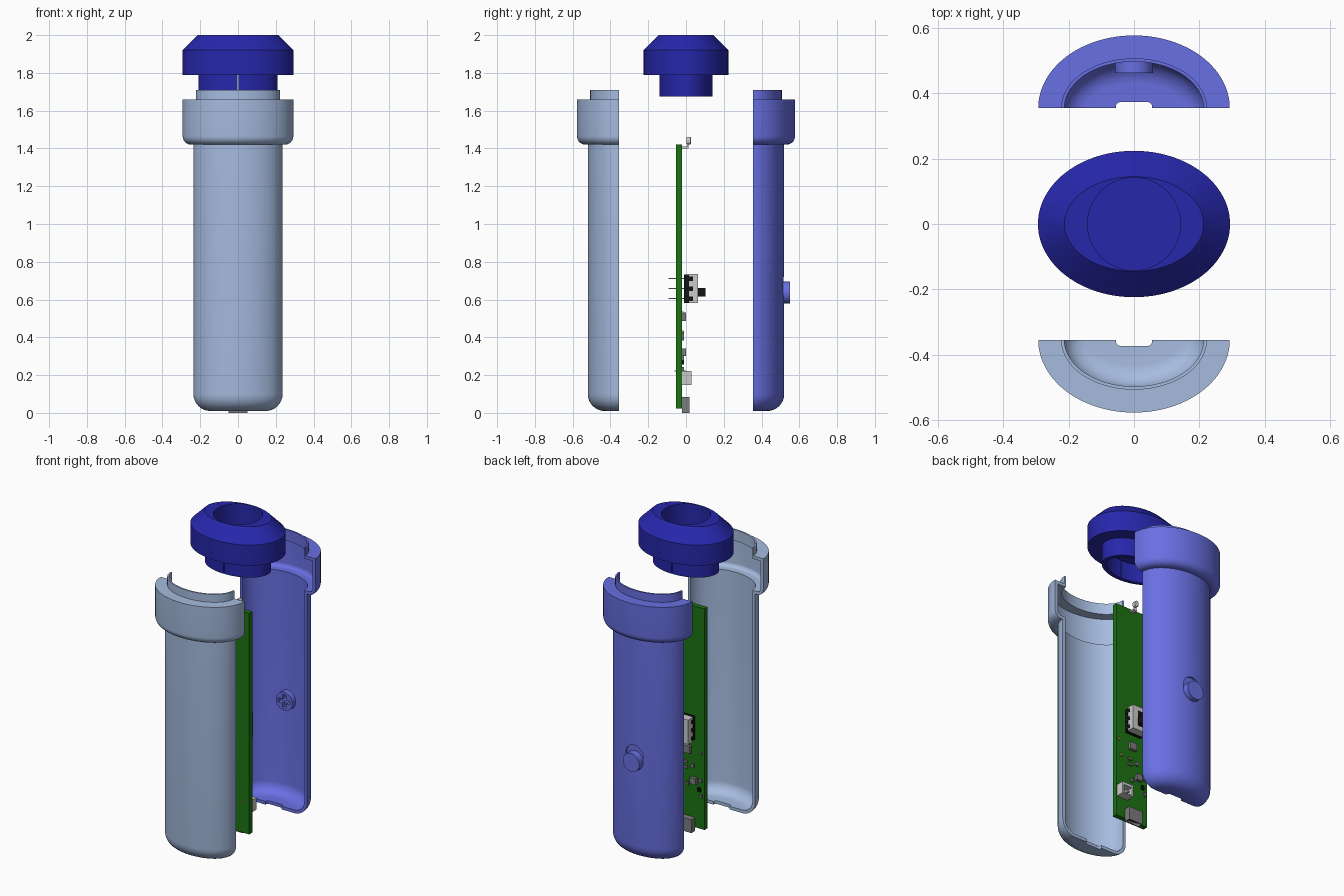
import bpy, bmesh
from math import sin, cos, pi, radians

if "Cube" in bpy.data.objects:
    bpy.data.objects.remove(bpy.data.objects["Cube"])


def material(name, rgb):
    m = bpy.data.materials.new(name)
    m.diffuse_color = (*rgb, 1)
    m.use_nodes = True
    m.node_tree.nodes["Principled BSDF"].inputs["Base Color"].default_value = m.diffuse_color
    return m


PALE = material("pale_blue", (0.38, 0.50, 0.74))
BLUE = material("mid_blue", (0.14, 0.16, 0.76))
NAVY = material("dark_blue", (0.02, 0.02, 0.41))
GREEN = material("board_green", (0.012, 0.17, 0.006))
BLACK = material("black", (0.006, 0.006, 0.006))
METAL = material("metal", (0.65, 0.64, 0.62))
DARK = material("dark_metal", (0.2, 0.2, 0.2))
GOLD = material("gold", (0.6, 0.42, 0.1))


def shade(ob):
    bpy.ops.object.select_all(action='DESELECT')
    ob.select_set(True)
    bpy.context.view_layer.objects.active = ob
    bpy.ops.object.shade_smooth_by_angle(angle=radians(30))


def finish(name, bm, mat=None):
    bmesh.ops.remove_doubles(bm, verts=bm.verts, dist=1e-5)
    bmesh.ops.recalc_face_normals(bm, faces=bm.faces)
    me = bpy.data.meshes.new(name)
    bm.to_mesh(me)
    bm.free()
    ob = bpy.data.objects.new(name, me)
    bpy.context.collection.objects.link(ob)
    if mat:
        me.materials.append(mat)
    shade(ob)
    return ob


def sweep(name, profile, mat, y=0.0, start=0.0, turn=2 * pi, n=96):
    """Sweep (a, b, z) profile points along ellipses of half-axes a and b."""
    bm = bmesh.new()
    rings = []
    for i in range(n + 1):
        t = start + turn * i / n
        rings.append([bm.verts.new((a * cos(t), y + b * sin(t), z)) for a, b, z in profile])
    for r, s in zip(rings, rings[1:]):
        for j in range(len(profile) - 1):
            bm.faces.new((r[j], r[j + 1], s[j + 1], s[j]))
    if turn < 2 * pi:
        bm.faces.new(rings[0])
        bm.faces.new(rings[-1][::-1])
    return finish(name, bm, mat)


def prism(name, outline, y0, y1, mat=None):
    """Extrude an (x, z) outline along y."""
    bm = bmesh.new()
    face = bm.faces.new([bm.verts.new((x, y0, z)) for x, z in outline])
    ext = bmesh.ops.extrude_face_region(bm, geom=[face])
    for v in ext["geom"]:
        if isinstance(v, bmesh.types.BMVert):
            v.co.y = y1
    return finish(name, bm, mat)


def box(name, x, z, w, h, y0, y1, mat=None):
    return prism(name, [(x - w / 2, z - h / 2), (x + w / 2, z - h / 2),
                        (x + w / 2, z + h / 2), (x - w / 2, z + h / 2)], y0, y1, mat)


def stadium(r, z0, z1, n=20):
    return ([(r * cos(pi * i / n), z1 + r * sin(pi * i / n)) for i in range(n + 1)] +
            [(-r * cos(pi * i / n), z0 - r * sin(pi * i / n)) for i in range(n + 1)])


def cut(ob, cutter):
    cutter.hide_render = True
    mod = ob.modifiers.new("cut", 'BOOLEAN')
    mod.operation, mod.solver, mod.object = 'DIFFERENCE', 'EXACT', cutter
    bpy.context.view_layer.objects.active = ob
    bpy.ops.object.modifier_move_to_index(modifier=mod.name, index=0)
    bpy.ops.object.modifier_apply(modifier=mod.name)
    bpy.data.objects.remove(cutter)


def bevel(ob, width, axis_limit='ANGLE'):
    mod = ob.modifiers.new("bevel", 'BEVEL')
    mod.width, mod.segments, mod.limit_method = width, 3, axis_limit


def arc(d, z, r, a0, a1, n=8):
    return [(d + r * cos(radians(a0 + (a1 - a0) * i / n)),
             z + r * sin(radians(a0 + (a1 - a0) * i / n))) for i in range(n + 1)]


# shell halves: hollow elliptical tube with collar and lip
A, B, R = 0.236, 0.165, 0.09
wall = (arc(-R, 0.01 + R, R, -90, 0) + [(0, 1.42)] + arc(0.012, 1.465, 0.045, -90, 0) +
        [(0.057, 1.66), (-0.013, 1.66), (-0.013, 1.71), (-0.023, 1.71), (-0.023, 1.64), (0.037, 1.64)] +
        arc(0.012, 1.465, 0.025, 0, -90) + [(-0.02, 1.44)] + arc(-R, 0.01 + R, R - 0.02, 0, -90))
shell = [(0, 0, 0.01)] + [(A + d, B + d, z) for d, z in wall] + [(0, 0, 0.03)]
front = sweep("front_shell", shell, PALE, -0.355, pi, pi, 64)
back = sweep("back_shell", shell, BLUE, 0.355, 0, pi, 64)

# charging port notches in both shells, rounded in plan
for ob, side in ((front, -1), (back, 1)):
    port = box("port_cutter", 0, 0.0, 0.11, 0.12, side * 0.33, side * 0.373)
    bevel(port, 0.012)
    cut(ob, port)

# switch slot and sliding button with a cross socket inside
cut(back, prism("slot_cutter", stadium(0.06, 0.637, 0.675), 0.507, 0.6))
button = prism("slide_button", stadium(0.058, 0.6369, 0.6371), 0.462, 0.55, BLUE)
for w, h in ((0.084, 0.026), (0.0261, 0.084)):
    cut(button, box("socket_cutter", 0, 0.637, w, h, 0.40, 0.49))
for ob in (front, back, button):
    shade(ob)

# cap: chamfered flange, round cup on top, hollow plug below
cap = sweep("cap", [(0, 0, 1.81), (0.142, 0.142, 1.81), (0.142, 0.142, 2.0), (0.213, 0.145, 2.0),
                    (0.294, 0.224, 1.92), (0.294, 0.224, 1.79), (0.21, 0.14, 1.79),
                    (0.21, 0.14, 1.675), (0.185, 0.115, 1.675), (0.185, 0.115, 1.79), (0, 0, 1.79)], NAVY)
cut(cap, box("slit_cutter", 0, 1.72, 0.004, 0.138, -0.2, 0.2))
shade(cap)

# circuit board
TOP = -0.021
box("circuit_board", 0, 0.722, 0.23, 1.40, -0.052, TOP, GREEN)

# charging port
usb = box("charging_port", 0, 0.042, 0.10, 0.084, TOP, 0.018, DARK)
cut(usb, box("port_opening", 0, 0.0, 0.084, 0.12, TOP + 0.006, 0.012))
box("port_tongue", 0, 0.035, 0.06, 0.05, -0.006, 0.001, BLACK)

# battery connector: open tray with two pins
conn = box("battery_connector", 0.07, 0.185, 0.08, 0.075, TOP, 0.03, METAL)
cut(conn, box("connector_opening", 0.07, 0.18, 0.06, 0.05, -0.006, 0.05))
for x in (0.055, 0.085):
    box("connector_pin", x, 0.18, 0.008, 0.008, -0.012, 0.02, METAL)
    box("connector_lead", x, 0.222, 0.006, 0.006, -0.062, 0.0, METAL)

# slide switch with metal cover, windows, slider and pins
box("switch_base", 0, 0.658, 0.11, 0.15, -0.011, 0.024, BLACK)
box("switch_cover", 0, 0.658, 0.12, 0.155, 0.016, 0.064, METAL)
for z in (0.605, 0.658, 0.711):
    box("switch_side_window", 0, z, 0.122, 0.024, -0.002, 0.038, BLACK)
    box("switch_pin", 0, z, 0.014, 0.006, -0.092, -0.01, METAL)
box("switch_slider_slot", 0, 0.658, 0.05, 0.10, 0.05, 0.0645, BLACK)
box("switch_slider", 0, 0.638, 0.045, 0.045, 0.05, 0.104, BLACK)

# indicator light on the top edge
lamp = prism("indicator_light", stadium(0.014, 1.436, 1.447), 0.002, 0.026, METAL)
bevel(lamp, 0.003)
for x in (-0.008, 0.008):
    box("light_leg", x, 1.42, 0.005, 0.03, 0.006, 0.012, METAL)
    box("light_pad", x, 1.405, 0.008, 0.01, TOP, 0.012, METAL)

# small surface parts: x, z, width, height, thickness
chips = [(0.0, 0.51, 0.05, 0.045, 0.02, DARK), (-0.045, 0.32, 0.04, 0.04, 0.02, DARK),
         (0.095, 0.53, 0.018, 0.012, 0.008, GOLD), (0.08, 0.43, 0.018, 0.012, 0.008, GOLD),
         (0.015, 0.425, 0.028, 0.014, 0.01, DARK), (0.015, 0.39, 0.028, 0.014, 0.01, DARK),
         (-0.035, 0.41, 0.02, 0.025, 0.01, DARK), (-0.09, 0.33, 0.025, 0.018, 0.012, DARK),
         (-0.08, 0.27, 0.018, 0.025, 0.01, BLACK), (-0.095, 0.23, 0.014, 0.025, 0.01, DARK),
         (-0.09, 0.50, 0.018, 0.014, 0.01, DARK), (0.0, 0.29, 0.014, 0.025, 0.01, DARK)]
for x, z, w, h, t, mat in chips:
    box("surface_part", x, z, w, h, TOP, TOP + t, mat)
